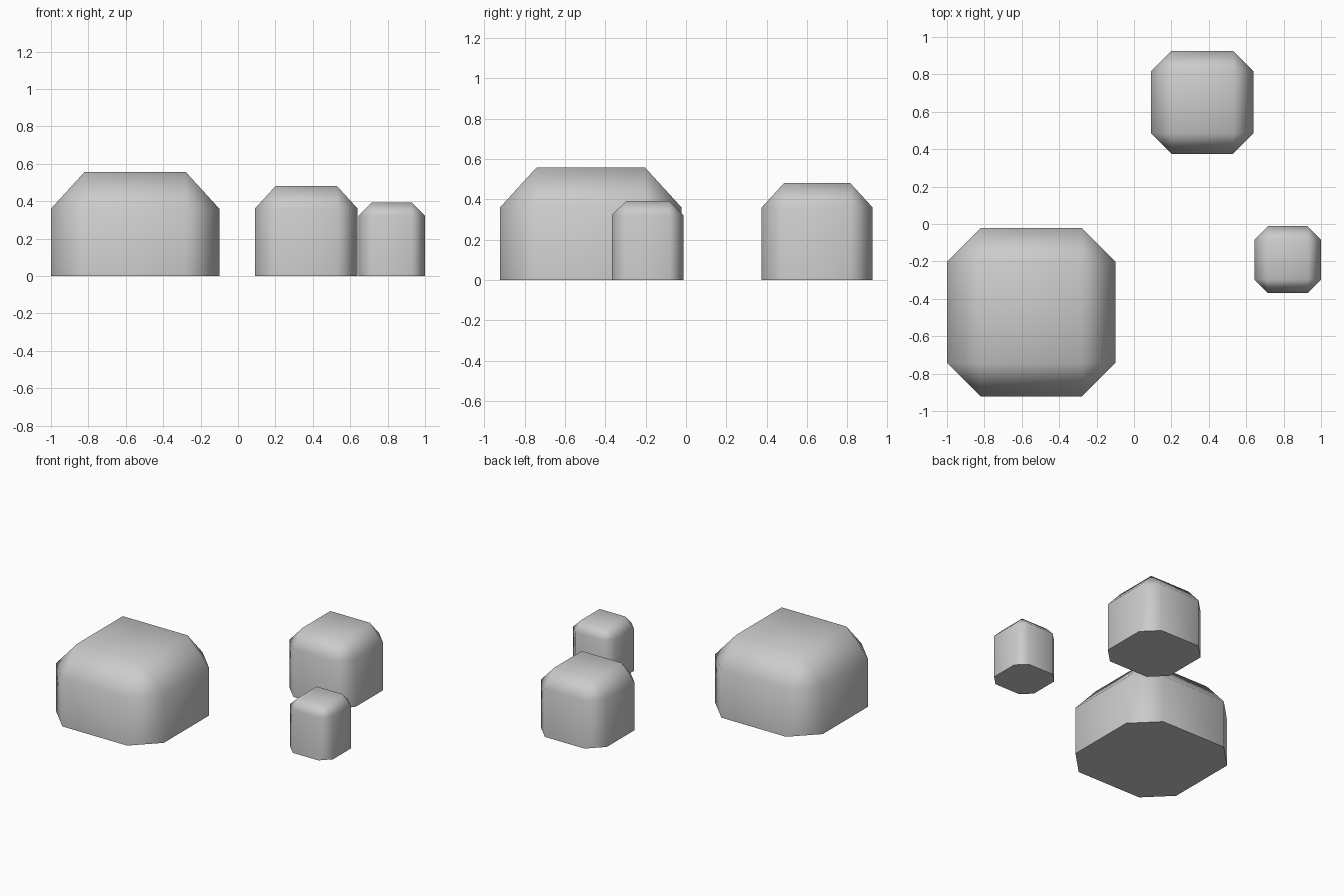
import bpy
import bmesh

cube = bpy.data.objects.get("Cube")
if cube:
    bpy.data.objects.remove(cube, do_unlink=True)

# Single stone colour
stone = bpy.data.materials.new("stone_grey")
stone.use_nodes = True
grey = (0.6, 0.6, 0.6, 1.0)
stone.diffuse_color = grey
stone.node_tree.nodes["Principled BSDF"].inputs["Base Color"].default_value = grey


def boulder(name, x, y, half, shoulder, top):
    """Block with chamfered sides and top, and a flat, sharp-edged base."""
    bm = bmesh.new()
    bmesh.ops.create_cube(bm, size=2)
    edges = [e for e in bm.edges if any(v.co.z > 0 for v in e.verts)]
    bmesh.ops.bevel(bm, geom=edges, offset=0.4, offset_type='OFFSET',
                    segments=1, profile=0.5, affect='EDGES')
    # Set the footprint and the three height levels
    for v in bm.verts:
        level = 0 if v.co.z < -0.9 else top if v.co.z > 0.9 else shoulder
        v.co = (v.co.x * half, v.co.y * half, level)
    bmesh.ops.recalc_face_normals(bm, faces=bm.faces)
    for f in bm.faces:
        f.smooth = True
    for e in bm.edges:
        e.smooth = any(v.co.z > 0 for v in e.verts)
    mesh = bpy.data.meshes.new(name)
    bm.to_mesh(mesh)
    bm.free()
    mesh.materials.append(stone)
    obj = bpy.data.objects.new(name, mesh)
    obj.location = (x, y, 0)
    bpy.context.collection.objects.link(obj)
    # Keep the broad faces calm and the chamfers softly rounded
    soften = obj.modifiers.new("soft_chamfers", 'WEIGHTED_NORMAL')
    soften.keep_sharp = True


boulder("large_boulder", -0.55, -0.472, 0.45, 0.36, 0.557)
boulder("medium_boulder", 0.365, 0.65, 0.275, 0.36, 0.48)
boulder("small_boulder", 0.822, -0.19, 0.178, 0.322, 0.392)
